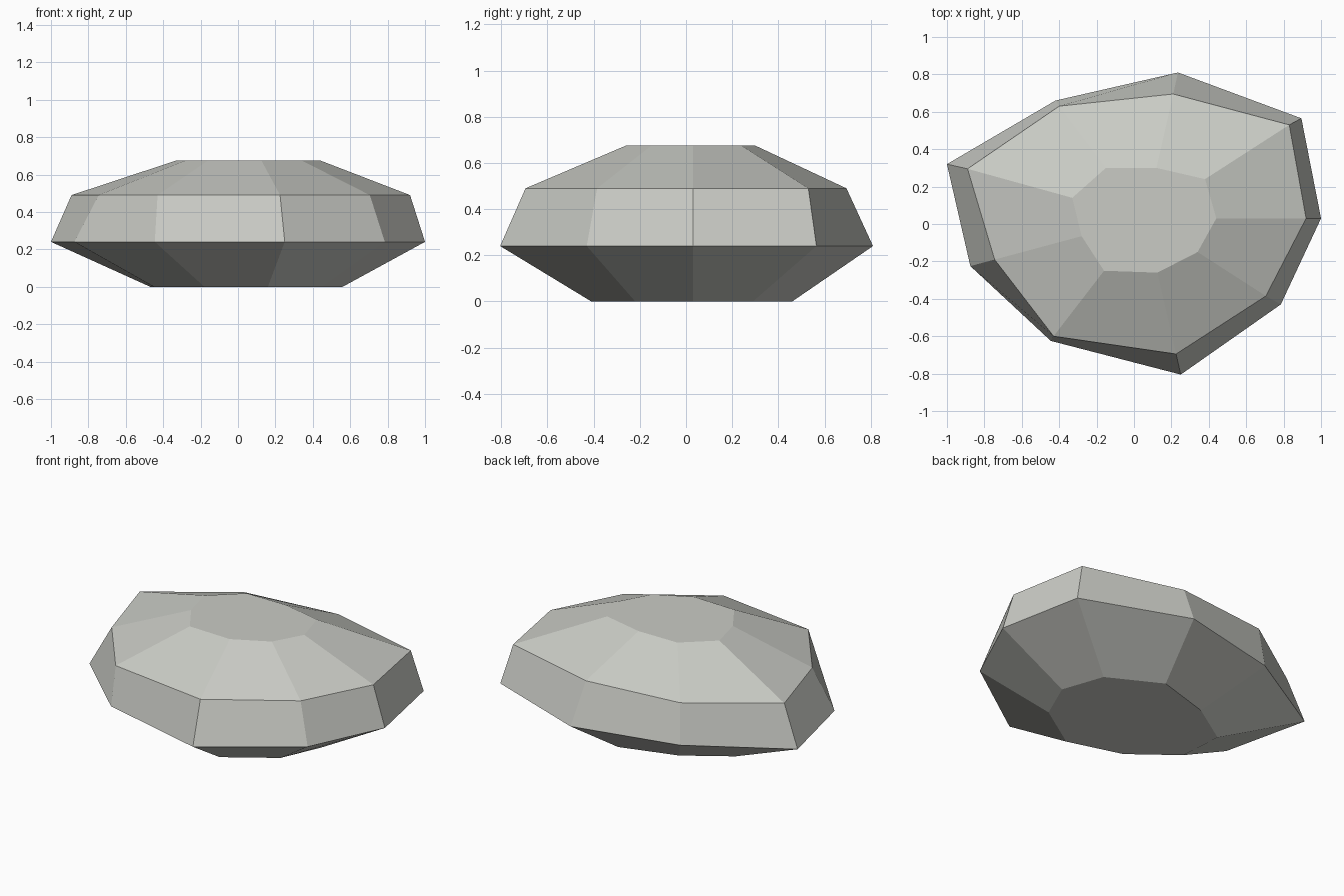
import bpy
import bmesh

# One flat stone colour
stone = bpy.data.materials.new("pale_grey_stone")
stone.diffuse_color = (0.59, 0.60, 0.56, 1)

# Nine-sided outlines, from the base up to the flat top: (height, points)
RINGS = [
    (0.0, [(0.56, 0.03), (0.47, 0.29), (0.15, 0.46), (-0.20, 0.355), (-0.47, 0.18),
           (-0.45, -0.10), (-0.18, -0.31), (0.16, -0.41), (0.45, -0.22)]),
    (0.24, [(1.0, 0.03), (0.895, 0.565), (0.235, 0.81), (-0.42, 0.66), (-1.0, 0.32),
            (-0.875, -0.225), (-0.445, -0.625), (0.25, -0.805), (0.785, -0.43)]),
    (0.49, [(0.92, 0.03), (0.83, 0.53), (0.21, 0.695), (-0.40, 0.63), (-0.89, 0.295),
            (-0.745, -0.19), (-0.43, -0.60), (0.225, -0.695), (0.705, -0.385)]),
    (0.675, [(0.44, 0.03), (0.38, 0.24), (0.12, 0.30), (-0.15, 0.30), (-0.33, 0.14),
             (-0.28, -0.065), (-0.16, -0.25), (0.125, -0.26), (0.34, -0.15)]),
]

bm = bmesh.new()
rings = [[bm.verts.new((x, y, z)) for x, y in points] for z, points in RINGS]

# Bridge neighbouring rings with facets
for low, high in zip(rings, rings[1:]):
    n = len(low)
    for i in range(n):
        j = (i + 1) % n
        bm.faces.new((low[i], low[j], high[j], high[i]))

# Flat base and top
bm.faces.new(rings[0][::-1])
bm.faces.new(rings[-1])
bmesh.ops.recalc_face_normals(bm, faces=bm.faces)

# Faceted rock
mesh = bpy.data.meshes.new("rock")
bm.to_mesh(mesh)
bm.free()
mesh.materials.append(stone)
rock = bpy.data.objects.new("rock", mesh)
bpy.context.collection.objects.link(rock)
